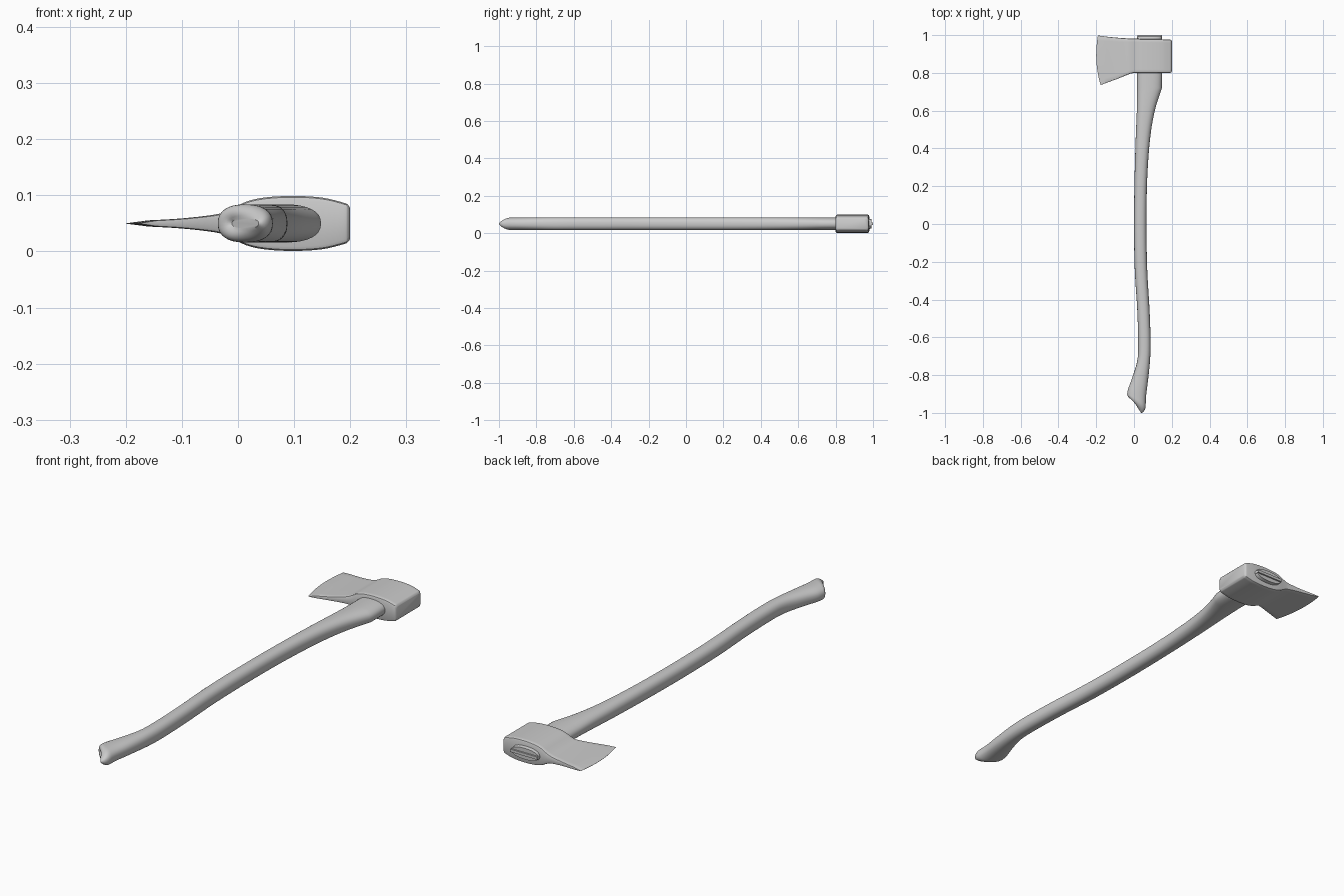
import bpy, bmesh
from math import cos, sin, pi, sqrt, copysign, radians

if "Cube" in bpy.data.objects:
    bpy.data.objects.remove(bpy.data.objects["Cube"])

MID = 0.05  # height of the flat symmetry plane

grey = bpy.data.materials.new("plain grey")
grey.use_nodes = True
colour = (0.6, 0.6, 0.6, 1)
grey.diffuse_color = colour
grey.node_tree.nodes["Principled BSDF"].inputs["Base Color"].default_value = colour


def spline(points, steps):
    """Catmull-Rom interpolation through tuples of any length."""
    out = []
    padded = [points[0], *points, points[-1]]
    for a, b, c, d in zip(padded, padded[1:], padded[2:], padded[3:]):
        for s in range(steps):
            t = s / steps
            out.append(tuple(
                q + t * ((r - p) + t * ((2 * p - 5 * q + 4 * r - w) + t * (3 * (q - r) + w - p))) / 2
                for p, q, r, w in zip(a, b, c, d)))
    return out + [points[-1]]


def loft(name, rings, angle):
    """Skin closed rings of points, cap both ends and smooth."""
    bm = bmesh.new()
    loops = [[bm.verts.new(p) for p in ring] for ring in rings]
    n = len(loops[0])
    for a, b in zip(loops, loops[1:]):
        for i in range(n):
            j = (i + 1) % n
            bm.faces.new((a[i], a[j], b[j], b[i]))
    bm.faces.new(loops[0])
    bm.faces.new(loops[-1])
    bmesh.ops.remove_doubles(bm, verts=bm.verts, dist=0.0001)
    bmesh.ops.recalc_face_normals(bm, faces=bm.faces)
    mesh = bpy.data.meshes.new(name)
    bm.to_mesh(mesh)
    bm.free()
    obj = bpy.data.objects.new(name, mesh)
    bpy.context.collection.objects.link(obj)
    mesh.materials.append(grey)
    bpy.ops.object.select_all(action="DESELECT")
    obj.select_set(True)
    bpy.context.view_layer.objects.active = obj
    bpy.ops.object.shade_smooth_by_angle(angle=radians(angle))
    return obj


# Handle: stations of y, left edge, right edge, slant of the section
def handle_ring(y, left, right, slant, half=0.034, push=0.0, sides=32):
    centre, width = (left + right) / 2, (right - left) / 2
    ring = []
    for i in range(sides):
        c, s = cos(2 * pi * i / sides), sin(2 * pi * i / sides)
        u, v = (copysign(abs(k) ** 0.85, k) for k in (c, s))
        ring.append((centre + width * u, y - slant * u - push, MID + half * v))
    return ring


grip = [(-0.93, -0.036, 0.062, 0.03), (-0.89, -0.03, 0.064, 0.02),
        (-0.82, -0.008, 0.074, 0.01), (-0.72, 0.018, 0.085, 0),
        (-0.62, 0.022, 0.088, 0), (-0.45, 0.017, 0.082, 0),
        (-0.24, 0.004, 0.07, 0), (0, 0, 0.066, 0), (0.24, 0.003, 0.07, 0),
        (0.45, 0.009, 0.085, 0), (0.6, 0.015, 0.11, 0), (0.72, 0.017, 0.148, 0)]
rings = [handle_ring(*s) for s in spline(grip, 5)]

# Rounded butt of the handle
y0, left0, right0, slant0 = grip[0]
butt = []
for k in range(7):
    a = pi / 2 * (1 - k / 7)
    inset = 0.025 * (1 - cos(a))
    butt.append(handle_ring(y0, left0 + inset, right0 - inset, slant0 + 0.008 * sin(a),
                            0.034 - inset, 0.032 * sin(a)))
top = [handle_ring(0.8, 0.017, 0.148, 0), handle_ring(0.97, 0.017, 0.148, 0, 0.03),
       handle_ring(0.993, 0.017, 0.146, 0, 0.024)]
loft("handle", butt + rings + top, 35)


# Axe head: stations of x, half thickness, lower y, upper y
def head_ring(x, half, low, high):
    r = min(0.008, half * 0.4)          # softened long edges
    side = [(low, half - r), (low + r * 0.3, half - r * 0.3), (low + r, half)]
    side += [(low + (high - low) * k / 10, half) for k in range(1, 10)]
    side += [(high - r, half), (high - r * 0.3, half - r * 0.3), (high, half - r)]
    flare = max(0, min(1, -x / 0.2)) ** 2   # curve of the cutting edge
    ring = []
    for sign, pts in ((1, side), (-1, side[::-1])):
        for y, h in pts:
            v = (y - low) / (high - low)
            bow = 0.1 * (v - 0.6) ** 2 * (0.65 if v < 0.6 else 0.55)
            ring.append((x + bow * flare, y, MID + sign * h))
    return ring


cheeks = [(-0.16, 0.0055, 0.748, 0.993), (-0.1, 0.009, 0.766, 0.987),
          (-0.04, 0.016, 0.788, 0.983), (-0.015, 0.024, 0.797, 0.982),
          (0.015, 0.039, 0.8, 0.981), (0.05, 0.0465, 0.8, 0.98),
          (0.1, 0.049, 0.8, 0.979), (0.15, 0.046, 0.8, 0.978),
          (0.188, 0.037, 0.8, 0.976), (0.196, 0.033, 0.802, 0.974),
          (0.2, 0.027, 0.807, 0.969)]
edge = head_ring(-0.2, 0.0003, 0.735, 0.998)
loft("axe_head", [edge] + [head_ring(*s) for s in spline(cheeks, 4)], 30)

# Wedge driven into the handle through the eye
wedge = [[(x, y, MID + z) for x, z in ((0.018, -0.006), (0.147, -0.006), (0.147, 0.006), (0.018, 0.006))]
         for y in (0.95, 1.0)]
loft("wedge", wedge, 30)
